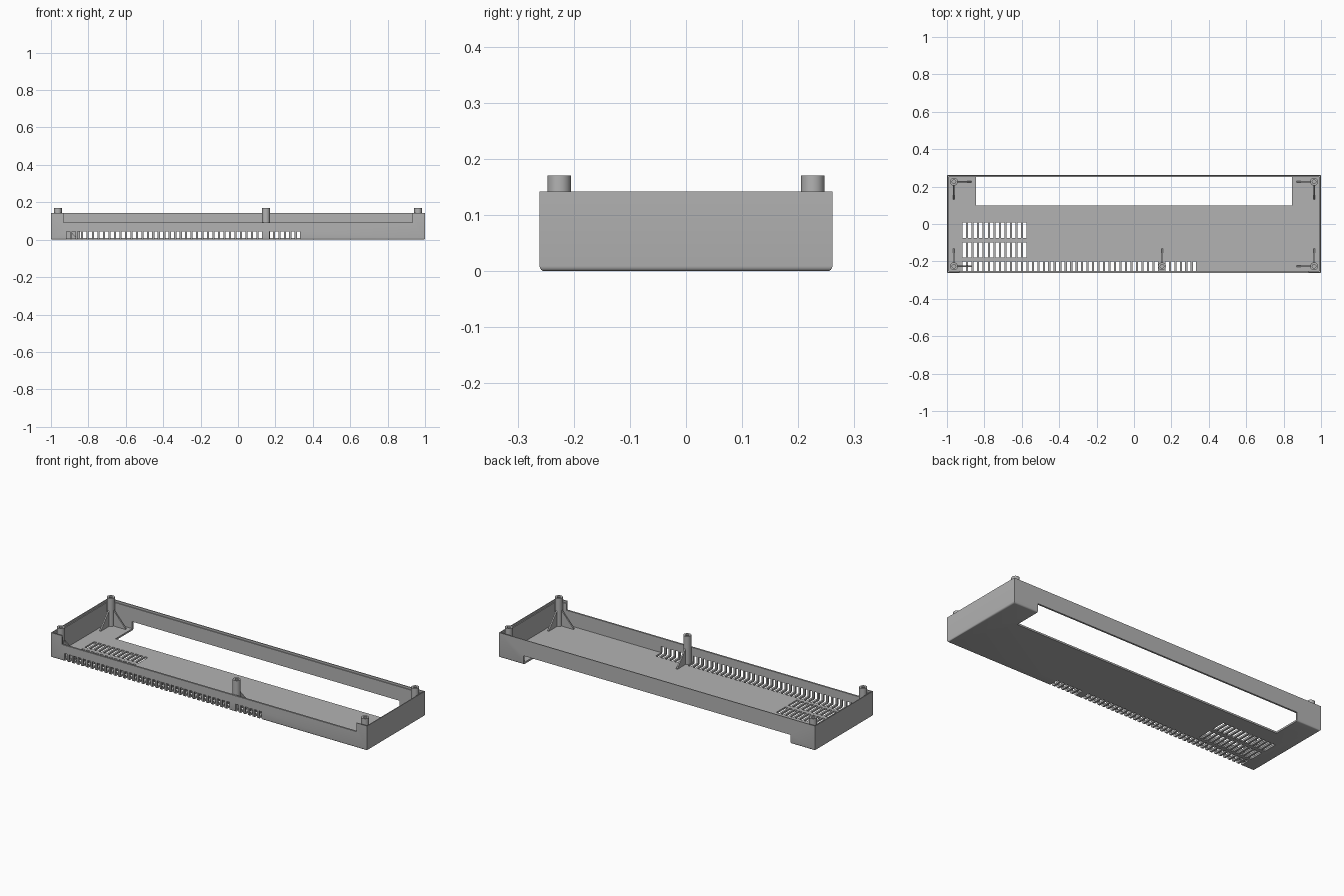
import bpy, bmesh, math
from mathutils import Vector, Matrix

if "Cube" in bpy.data.objects:
    bpy.data.objects.remove(bpy.data.objects["Cube"])

grey = bpy.data.materials.new("matte grey plastic")
grey.use_nodes = True
grey.diffuse_color = (0.45, 0.45, 0.45, 1)
grey.node_tree.nodes["Principled BSDF"].inputs["Base Color"].default_value = (0.45, 0.45, 0.45, 1)

WALL, FLOOR, TOP = 0.01, 0.01, 0.142
HX, HY = 1.0, 0.261


def add_box(bm, lo, hi):
    lo, hi = Vector(lo), Vector(hi)
    m = Matrix.Translation((lo + hi) / 2) @ Matrix.Diagonal((*(hi - lo), 1))
    return bmesh.ops.create_cube(bm, size=1, matrix=m)["verts"]


def make(name, bm):
    bmesh.ops.recalc_face_normals(bm, faces=bm.faces)
    mesh = bpy.data.meshes.new(name)
    bm.to_mesh(mesh)
    bm.free()
    mesh.materials.append(grey)
    ob = bpy.data.objects.new(name, mesh)
    bpy.context.collection.objects.link(ob)
    return ob


def smooth(ob):
    bpy.ops.object.select_all(action='DESELECT')
    ob.select_set(True)
    bpy.context.view_layer.objects.active = ob
    bpy.ops.object.shade_smooth_by_angle(angle=math.radians(35))


def cut(target, boxes):
    """Subtract a set of separate boxes from the target."""
    bm = bmesh.new()
    for lo, hi in boxes:
        add_box(bm, lo, hi)
    cutter = make("cutter", bm)
    cutter.hide_render = True
    mod = target.modifiers.new("cut", 'BOOLEAN')
    mod.operation, mod.solver, mod.object = 'DIFFERENCE', 'EXACT', cutter
    bpy.context.view_layer.objects.active = target
    bpy.ops.object.modifier_apply(modifier=mod.name)
    bpy.data.objects.remove(cutter)


# Tray: block with a rounded bottom rim
bm = bmesh.new()
add_box(bm, (-HX, -HY, 0), (HX, HY, TOP))
rim = [e for e in bm.edges if all(v.co.z < 0.001 for v in e.verts)]
bmesh.ops.bevel(bm, geom=rim, offset=0.009, segments=4, profile=0.5, affect='EDGES')
tray = make("tray", bm)

# Hollow interior, then a shallow step inside the upper rim
ix, iy = HX - WALL, HY - WALL
cut(tray, [((-ix, -iy, FLOOR), (ix, iy, 0.3))])
cut(tray, [((-ix - 0.005, -iy - 0.005, 0.13), (ix + 0.005, iy + 0.005, 0.3))])
# Lowered front wall
cut(tray, [((-0.932, -0.3, 0.092), (0.932, -0.23, 0.3))])
# Long opening in the floor and under the back wall
cut(tray, [((-0.845, 0.1, -0.1), (0.845, 0.3, 0.05))])

# Vents: a row wrapping the front corner, and two short rows in the floor
PITCH, HALF = 0.0293, 0.009
slots = []
for i in range(43):
    x = -0.907 + PITCH * i
    if i != 36:
        slots.append(((x - HALF, -0.3, -0.1), (x + HALF, -0.2, 0.045)))
    if i < 12:
        for y0, y1 in ((-0.18, -0.098), (-0.076, 0.008)):
            slots.append(((x - HALF, y0, -0.1), (x + HALF, y1, 0.05)))
cut(tray, slots)
smooth(tray)


# Screw posts: hollow lathed tubes
def post(name, x, y):
    bm = bmesh.new()
    profile = [(0, 0.005), (0.021, 0.005), (0.021, 0.17), (0.01, 0.17), (0.01, 0.08), (0, 0.08)]
    vs = [bm.verts.new((r, 0, z)) for r, z in profile]
    es = [bm.edges.new(p) for p in zip(vs, vs[1:])]
    bmesh.ops.spin(bm, geom=vs + es, cent=(0, 0, 0), axis=(0, 0, 1),
                   angle=math.tau, steps=24, use_merge=True)
    bmesh.ops.remove_doubles(bm, verts=bm.verts, dist=0.0001)
    ob = make(name, bm)
    ob.location = (x, y, 0)
    smooth(ob)


# Gussets: thin triangular ribs from a post down to the floor
def gusset(name, x, y, dx, dy):
    bm = bmesh.new()
    d = Vector((dx, dy, 0))
    side = Vector((-dy, dx, 0)) * 0.004
    base = Vector((x, y, 0)) - side
    tri = [base + d * r + Vector((0, 0, z))
           for r, z in ((0.015, 0.005), (0.095, 0.005), (0.095, 0.014), (0.015, 0.105))]
    face = bm.faces.new([bm.verts.new(p) for p in tri])
    out = bmesh.ops.extrude_face_region(bm, geom=[face])["geom"]
    bmesh.ops.translate(bm, vec=side * 2, verts=[g for g in out if isinstance(g, bmesh.types.BMVert)])
    make(name, bm)


for sx, side_name in ((-1, "right"), (1, "left")):
    for sy, end in ((-1, "front"), (1, "back")):
        x, y, label = sx * 0.963, sy * 0.226, f"{end}_{side_name}"
        post(f"{label}_post", x, y)
        gusset(f"{label}_long_gusset", x, y, -sx, 0)
        gusset(f"{label}_cross_gusset", x, y, 0, -sy)

post("front_middle_post", 0.15, -0.226)
gusset("front_middle_gusset", 0.15, -0.226, 0, 1)
